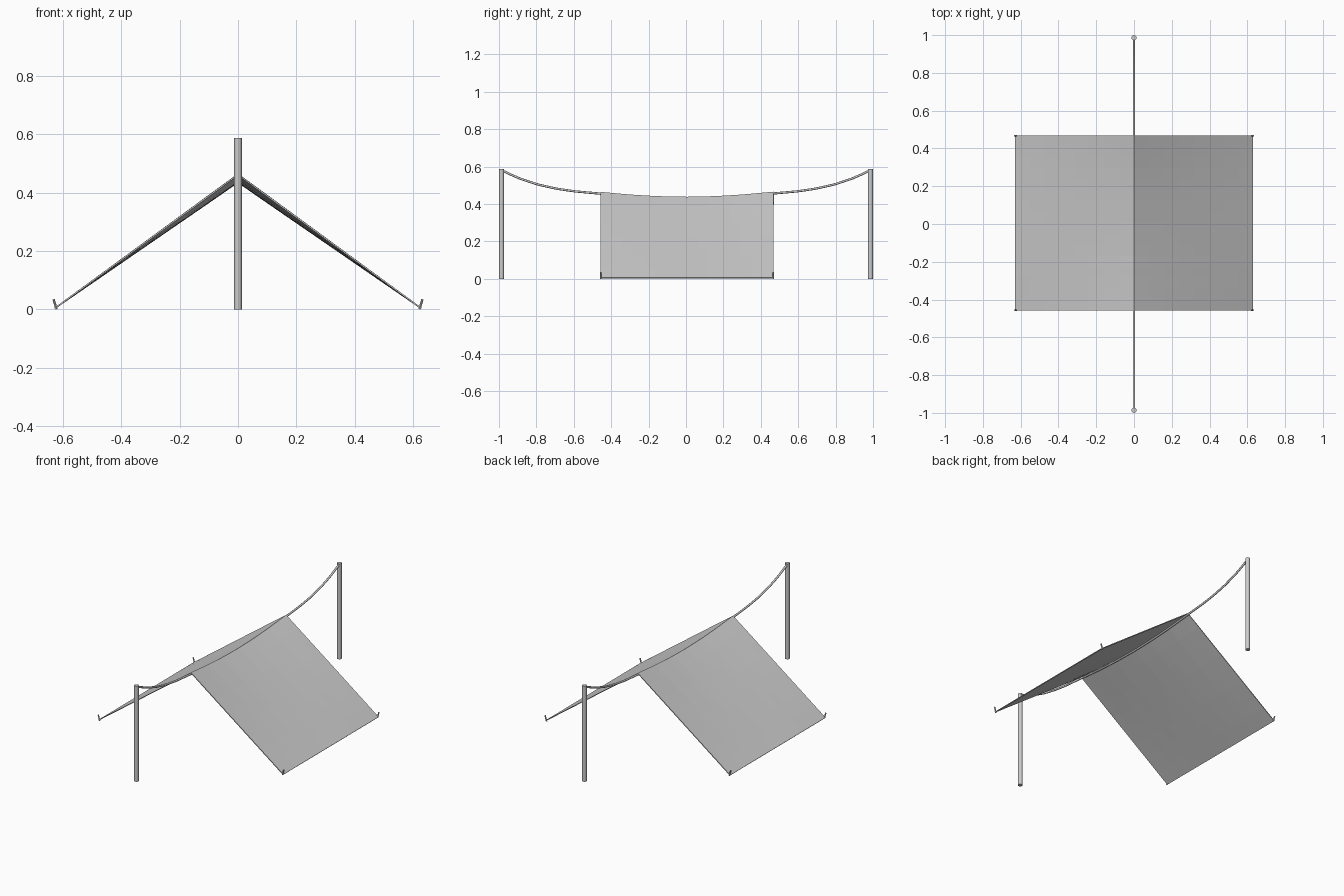
import bpy, bmesh, math
from mathutils import Vector

if "Cube" in bpy.data.objects:
    bpy.data.objects.remove(bpy.data.objects["Cube"])


def sag(y):
    """Height of the ridge rope at y, interpolated from a short profile."""
    pts = [(0, .430), (.15, .433), (.3, .442), (.465, .457), (.6, .469),
           (.7, .484), (.8, .507), (.9, .541), (1.0, .588)]
    y = abs(y)
    for (a, za), (b, zb) in zip(pts, pts[1:]):
        if y <= b:
            return za + (zb - za) * (y - a) / (b - a)
    return pts[-1][1]


def rod(name, a, b, radius, sides):
    a, b = Vector(a), Vector(b)
    d = b - a
    bpy.ops.mesh.primitive_cylinder_add(vertices=sides, radius=radius,
                                        depth=d.length, location=(a + b) / 2)
    ob = bpy.context.object
    ob.name = name
    ob.rotation_euler = d.to_track_quat('Z', 'Y').to_euler()
    bpy.ops.object.shade_smooth_by_angle(angle=math.radians(40))
    return ob


# Upright posts
for label, s in (("front", -1), ("back", 1)):
    rod(label + "_post", (0, s * .9865, 0), (0, s * .9865, .588), .0135, 12)

# Sagging ridge rope
curve = bpy.data.curves.new("ridge_rope", 'CURVE')
curve.dimensions = '3D'
curve.bevel_depth = .006
curve.bevel_resolution = 2
curve.use_fill_caps = True
N = 40
spline = curve.splines.new('POLY')
spline.points.add(N)
for i, p in enumerate(spline.points):
    y = -.985 + 1.97 * i / N
    p.co = (0, y, sag(y) - .001, 1)
bpy.context.collection.objects.link(bpy.data.objects.new("ridge_rope", curve))

# Tarp draped over the rope, straight along both ground edges
Y0, Y1, HALF = -.458, .469, .628
NX, NY = 16, 16
bm = bmesh.new()
grid = []
for j in range(NY + 1):
    y = Y0 + (Y1 - Y0) * j / NY
    ridge = sag(y) + .006
    grid.append([bm.verts.new((HALF * u, y, .004 + (ridge - .004) * (1 - abs(u))))
                 for u in (2 * i / NX - 1 for i in range(NX + 1))])
for j in range(NY):
    for i in range(NX):
        bm.faces.new((grid[j][i], grid[j][i + 1], grid[j + 1][i + 1], grid[j + 1][i]))
mesh = bpy.data.meshes.new("tarp")
bm.to_mesh(mesh)
bm.free()
tarp = bpy.data.objects.new("tarp", mesh)
bpy.context.collection.objects.link(tarp)
bpy.context.view_layer.objects.active = tarp
tarp.select_set(True)
solid = tarp.modifiers.new("thickness", 'SOLIDIFY')
solid.thickness = .005
solid.offset = 0

# Corner pegs leaning outward
for sx in (-1, 1):
    for label, y in (("front", Y0 + .002), ("back", Y1 - .002)):
        side = "left" if sx < 0 else "right"
        rod(f"{label}_{side}_peg", (sx * .622, y, .001), (sx * .632, y, .035), .004, 8)
